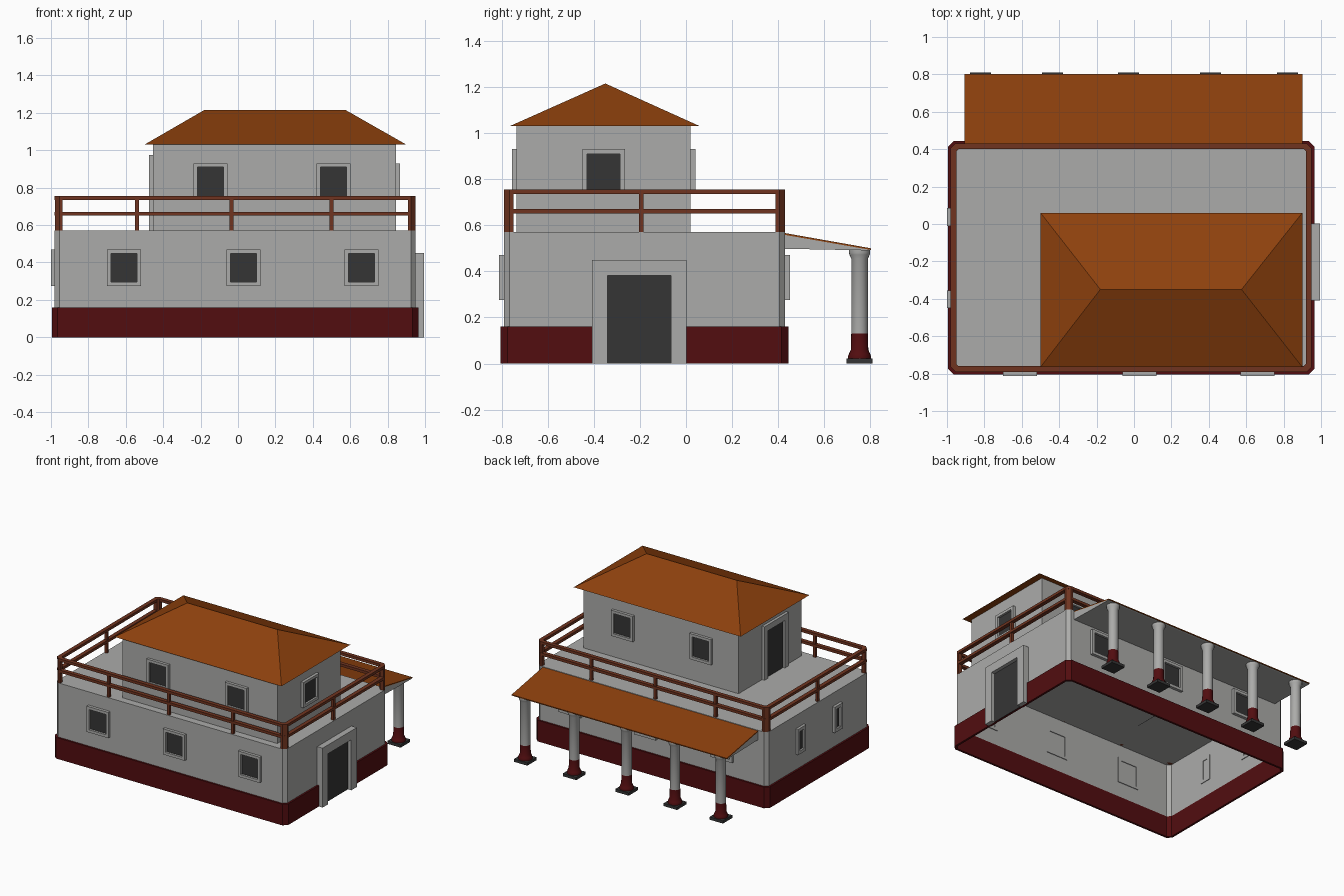
import bpy, bmesh, math
from mathutils import Matrix, Vector

cube = bpy.data.objects.get("Cube")
if cube:
    bpy.data.objects.remove(cube, do_unlink=True)


def material(name, rgb):
    m = bpy.data.materials.new(name)
    m.use_nodes = True
    m.diffuse_color = (*rgb, 1)
    m.node_tree.nodes["Principled BSDF"].inputs["Base Color"].default_value = (*rgb, 1)
    return m


PLASTER = material("grey plaster", (0.41, 0.41, 0.40))
RED = material("dark red paint", (0.085, 0.004, 0.005))
TILE = material("orange brown tile", (0.27, 0.052, 0.004))
WOOD = material("red brown wood", (0.16, 0.034, 0.014))
DARK = material("dark grey", (0.036, 0.036, 0.036))


def finish(name, bm, *mats):
    bmesh.ops.recalc_face_normals(bm, faces=bm.faces)
    me = bpy.data.meshes.new(name)
    bm.to_mesh(me)
    bm.free()
    for m in mats:
        me.materials.append(m)
    ob = bpy.data.objects.new(name, me)
    bpy.context.collection.objects.link(ob)
    return ob


def add_box(bm, x0, x1, y0, y1, z0, z1, mat=0):
    mtx = Matrix.Translation(((x0 + x1) / 2, (y0 + y1) / 2, (z0 + z1) / 2)) @ \
        Matrix.Diagonal((x1 - x0, y1 - y0, z1 - z0, 1))
    verts = bmesh.ops.create_cube(bm, size=1, matrix=mtx)["verts"]
    for f in {f for v in verts for f in v.link_faces}:
        f.material_index = mat


def add_prism(bm, pts, z0, z1, bottom=True):
    lo = [bm.verts.new((x, y, z0)) for x, y in pts]
    hi = [bm.verts.new((x, y, z1)) for x, y in pts]
    for i in range(len(pts)):
        j = (i + 1) % len(pts)
        bm.faces.new((lo[i], lo[j], hi[j], hi[i]))
    bm.faces.new(hi)
    if bottom:
        bm.faces.new(lo[::-1])


def outline(inset, c):
    # Ground floor footprint with cut corners
    x0, x1, y0, y1 = X0 + inset, X1 - inset, Y0 + inset, Y1 - inset
    return [(x0 + c, y0), (x1 - c, y0), (x1, y0 + c), (x1, y1 - c),
            (x1 - c, y1), (x0 + c, y1), (x0, y1 - c), (x0, y0 + c)]


def add_ring(bm, outer, inner, z0, z1):
    loops = [[bm.verts.new((x, y, z)) for x, y in p]
             for p, z in ((outer, z0), (outer, z1), (inner, z1), (inner, z0))]
    n = len(outer)
    for a in range(4):
        p, q = loops[a], loops[(a + 1) % 4]
        for i in range(n):
            j = (i + 1) % n
            bm.faces.new((p[i], p[j], q[j], q[i]))


X0, X1, Y0, Y1 = -0.98, 0.95, -0.79, 0.43
FLOOR, EAVE = 0.57, 1.03

# Ground floor shell, open underneath, with a painted plinth band
bm = bmesh.new()
add_prism(bm, outline(0, 0.025), 0, FLOOR, bottom=False)
finish("ground_floor_walls", bm, PLASTER)
bm = bmesh.new()
add_ring(bm, outline(-0.014, 0.03), outline(0.002, 0.025), 0, 0.16)
finish("red_base_band", bm, RED)

# Upper storey
UX0, UX1, UY0, UY1 = -0.455, 0.845, -0.735, 0.02
bm = bmesh.new()
add_box(bm, UX0, UX1, UY0, UY1, FLOOR, EAVE)
finish("upper_walls", bm, PLASTER)

# Hipped roof
bm = bmesh.new()
eave = [bm.verts.new((x, y, EAVE)) for x, y in
        ((-0.5, -0.765), (0.9, -0.765), (0.9, 0.06), (-0.5, 0.06))]
ra, rb = (bm.verts.new((x, -0.35, 1.215)) for x in (-0.18, 0.575))
a, b, c, d = eave
for f in ((a, b, rb, ra), (b, c, rb), (c, d, ra, rb), (d, a, ra), (d, c, b, a)):
    bm.faces.new(f)
finish("hipped_roof", bm, TILE)


def opening(name, wall, pos, at, width, z0, z1, border, depth, plate=0.006, door=False):
    """Framed window or door; wall is the side, pos the wall plane, at its centre along it."""
    bm = bmesh.new()
    h, i = width / 2, width / 2 - border
    bottom = z0 if door else z0 + border
    for s0, s1 in ((-h, -i), (i, h)):
        add_box(bm, s0, s1, -depth, 0.005, z0, z1)
    add_box(bm, -i, i, -depth, 0.005, z1 - border, z1)
    if not door:
        add_box(bm, -i, i, -depth, 0.005, z0, bottom)
    add_box(bm, -i, i, -plate, -plate + 0.005, bottom, z1 - border, 1)
    ob = finish(name, bm, PLASTER, DARK)
    angle = {"front": 0, "right": 90, "back": 180, "left": -90}[wall]
    ob.rotation_euler.z = math.radians(angle)
    ob.location = (at, pos, 0) if wall in ("front", "back") else (pos, at, 0)


# Ground floor openings
for k, x in enumerate((-0.61, 0.03, 0.66)):
    for wall, y in (("front", Y0), ("back", Y1)):
        opening(f"lower_{wall}_window_{k + 1}", wall, y, x, 0.182, 0.275, 0.47, 0.021, 0.022)
for k, y in enumerate((-0.402, 0.037)):
    opening(f"narrow_side_window_{k + 1}", "left", X0, y, 0.095, 0.275, 0.47, 0.024, 0.02)
opening("main_door", "right", X1, -0.203, 0.41, 0, 0.45, 0.067, 0.045, 0.017, True)

# Upper storey openings
for k, x in enumerate((-0.147, 0.51)):
    for wall, y in (("front", UY0), ("back", UY1)):
        opening(f"upper_{wall}_window_{k + 1}", wall, y, x, 0.182, 0.735, 0.93, 0.021, 0.021)
opening("upper_side_window", "right", UX1, -0.357, 0.185, 0.735, 0.93, 0.021, 0.021)
opening("terrace_door", "left", UX0, -0.405, 0.29, FLOOR, 0.975, 0.045, 0.021, 0.006, True)

# Terrace railing: two rails, slim posts and cut corner posts
bm = bmesh.new()
for z in (0.65, 0.735):
    add_ring(bm, outline(0, 0.025), outline(0.03, 0.012), z, z + 0.02)
for x in (-0.54, -0.035, 0.5):
    for y in (Y0 + 0.015, Y1 - 0.015):
        add_box(bm, x - 0.01, x + 0.01, y - 0.01, y + 0.01, FLOOR, 0.74)
for x in (X0 + 0.015, X1 - 0.015):
    add_box(bm, x - 0.01, x + 0.01, -0.205, -0.185, FLOOR, 0.74)
for cx, sx in ((X0, 1), (X1, -1)):
    for cy, sy in ((Y0, 1), (Y1, -1)):
        add_prism(bm, [(cx + sx * u, cy + sy * v) for u, v in
                       ((0.025, 0.001), (0.042, 0.001), (0.042, 0.03), (0.03, 0.042),
                        (0.001, 0.042), (0.001, 0.025))], FLOOR, 0.754)
finish("terrace_railing", bm, WOOD)


# Porch roof: plaster wedge under a thin tiled sheet
def side_extrusion(name, profile, mat):
    bm = bmesh.new()
    face = bm.faces.new([bm.verts.new((-0.905, y, z)) for y, z in profile])
    ext = bmesh.ops.extrude_face_region(bm, geom=[face])["geom"]
    bmesh.ops.translate(bm, vec=Vector((1.805, 0, 0)),
                        verts=[v for v in ext if isinstance(v, bmesh.types.BMVert)])
    finish(name, bm, mat)


side_extrusion("porch_roof_tiles", [(Y1, 0.566), (0.803, 0.5), (0.803, 0.493), (Y1, 0.558)], TILE)
side_extrusion("porch_roof_underside", [(Y1, 0.559), (0.798, 0.495), (0.79, 0.491), (Y1, 0.498)], PLASTER)

# Porch columns: turned shafts on square plinths
PROFILE = [(0.05, 0.02), (0.05, 0.032), (0.046, 0.042), (0.038, 0.06), (0.036, 0.13),
           (0.036, 0.455), (0.044, 0.472), (0.046, 0.48), (0.046, 0.492)]
SIDES = 20
for k, x in enumerate((-0.82, -0.435, -0.03, 0.41, 0.82)):
    bm = bmesh.new()
    rings = [[bm.verts.new((r * math.cos(math.tau * i / SIDES), r * math.sin(math.tau * i / SIDES), z))
              for i in range(SIDES)] for r, z in PROFILE]
    for (lo, hi), (r, z) in zip(zip(rings, rings[1:]), PROFILE):
        for i in range(SIDES):
            j = (i + 1) % SIDES
            f = bm.faces.new((lo[i], lo[j], hi[j], hi[i]))
            f.material_index = 1 if z < 0.12 else 0
            f.smooth = True
    bm.faces.new(rings[-1])
    add_box(bm, -0.056, 0.056, -0.056, 0.056, 0, 0.021, 2)
    ob = finish(f"porch_column_{k + 1}", bm, PLASTER, RED, DARK)
    ob.location = (x, 0.753, 0)
    bpy.ops.object.select_all(action="DESELECT")
    ob.select_set(True)
    bpy.context.view_layer.objects.active = ob
    bpy.ops.object.shade_smooth_by_angle(angle=math.radians(35))
